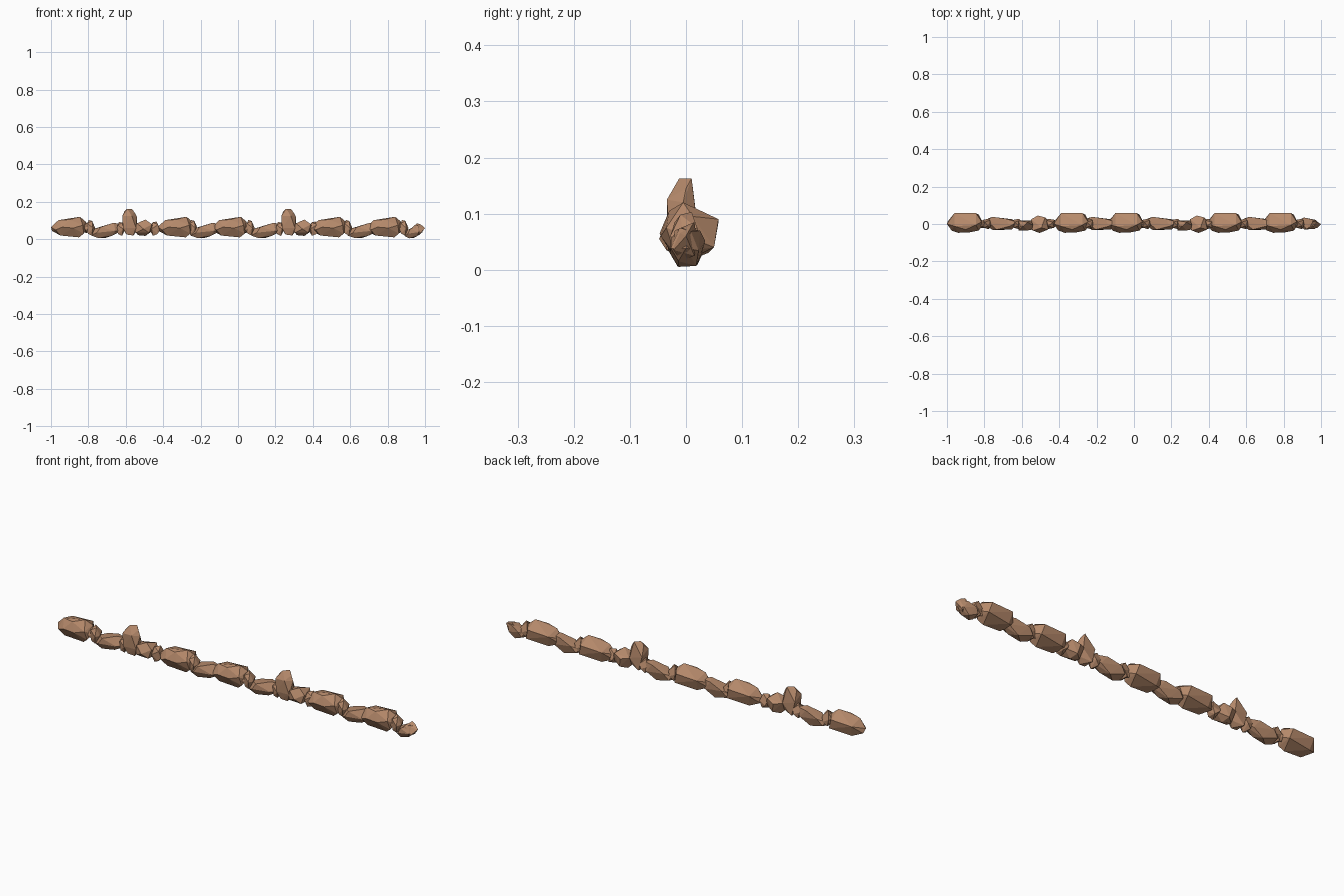
import bpy, bmesh, math
from mathutils import Vector

brown = bpy.data.materials.new("brown_stone")
brown.diffuse_color = (0.47, 0.255, 0.148, 1)


def stone(name, points, x):
    """Faceted boulder: convex hull of a few corner points, placed along x."""
    bm = bmesh.new()
    for p in points:
        bm.verts.new(Vector(p) + Vector((x, 0, 0)))
    res = bmesh.ops.convex_hull(bm, input=bm.verts[:])
    loose = [v for v in bm.verts if not v.link_faces]
    bmesh.ops.delete(bm, geom=loose, context='VERTS')
    bmesh.ops.recalc_face_normals(bm, faces=bm.faces[:])
    me = bpy.data.meshes.new(name)
    bm.to_mesh(me)
    bm.free()
    me.materials.append(brown)
    ob = bpy.data.objects.new(name, me)
    bpy.context.collection.objects.link(ob)


# large boulder, x relative to its middle
BIG = [(-.10, 0, .065), (-.095, .015, .045), (-.06, .058, .085), (.055, .058, .09),
       (.07, .05, .04), (-.05, .04, .03), (-.06, -.012, .102), (.055, -.005, .12),
       (.085, .012, .095), (.095, .0, .06), (.07, -.035, .075), (.02, -.045, .06),
       (-.04, -.047, .065), (-.075, -.035, .05), (-.05, -.02, .02), (.05, -.012, .01),
       (.075, -.02, .03), (.0, -.03, .105)]
# long low stone
FLAT = [(-.085, .02, .05), (-.08, -.012, .02), (-.075, .03, .03), (-.05, .038, .06),
        (-.03, -.03, .065), (-.04, -.015, .006), (-.05, -.032, .035), (.02, .028, .082),
        (.04, -.012, .088), (.08, .01, .08), (.085, .0, .045), (.05, -.03, .045),
        (.055, .025, .04), (.0, .02, .008), (.03, -.015, .018)]
# narrow standing stone
UPRIGHT = [(-.012, -.012, .163), (.012, .01, .163), (-.028, -.01, .148), (.026, .0, .145),
           (-.038, -.034, .125), (-.038, .018, .10), (.04, -.005, .12), (.012, -.034, .125),
           (.03, .02, .08), (-.035, -.034, .06), (.035, -.03, .06), (-.02, .02, .03),
           (.02, -.02, .02), (-.015, -.025, .025), (.04, .0, .045)]
# chunky stone
CHUNK = [(-.055, -.01, .06), (-.045, .025, .08), (-.035, -.035, .085), (-.04, -.03, .035),
         (-.01, .045, .075), (.0, -.048, .055), (.01, -.02, .105), (.03, .035, .09),
         (.045, -.03, .08), (.055, .01, .05), (.03, -.035, .035), (.0, .035, .03),
         (.01, -.005, .018), (-.03, .01, .022)]
# pebble wedged upright between neighbours
PEBBLE = [(-.022, -.012, .05), (-.018, .022, .065), (-.015, -.02, .085), (-.008, .01, .103),
          (.01, -.01, .098), (.02, .02, .075), (.026, -.005, .06), (.014, -.028, .06),
          (.012, .028, .05), (-.008, .02, .03), (.008, -.015, .02), (-.012, -.018, .03)]

# boulders
for i, x in enumerate((-.90, -.33, -.04, .49, .785)):
    stone(f"boulder_{i}", BIG, x)
# low stones
for i, x in enumerate((-.705, -.175, .15, .665)):
    stone(f"low_stone_{i}", FLAT, x)
# standing stones, each with a chunky stone beside it
for i, x in enumerate((-.58, .27)):
    stone(f"standing_stone_{i}", UPRIGHT, x)
    stone(f"chunky_stone_{i}", CHUNK, x + .075)
    stone(f"filler_pebble_{i}", [(a, b, c * .9) for a, b, c in PEBBLE], x - .048)
    stone(f"side_pebble_{i}", [(-a * 1.2, b, c * .92) for a, b, c in PEBBLE], x + .135)
# pebbles
for i, x in enumerate((-.79, -.243, .063, .585, .885)):
    stone(f"pebble_{i}", PEBBLE, x)
    stone(f"small_pebble_{i}", [(-a * .8, -b * .8, c * .7 + .018) for a, b, c in PEBBLE], x - .018)
# end of the row
stone("end_stone", [(a * .58, b * .9, c * .85) for a, b, c in FLAT], .938)
stone("end_chip", [(-.04, -.02, .04), (-.03, .02, .05), (-.02, -.02, .07), (.0, .015, .085),
                   (.02, .01, .078), (.042, .0, .06), (.02, -.022, .035), (.015, .015, .025),
                   (-.01, -.01, .015)], .958)
